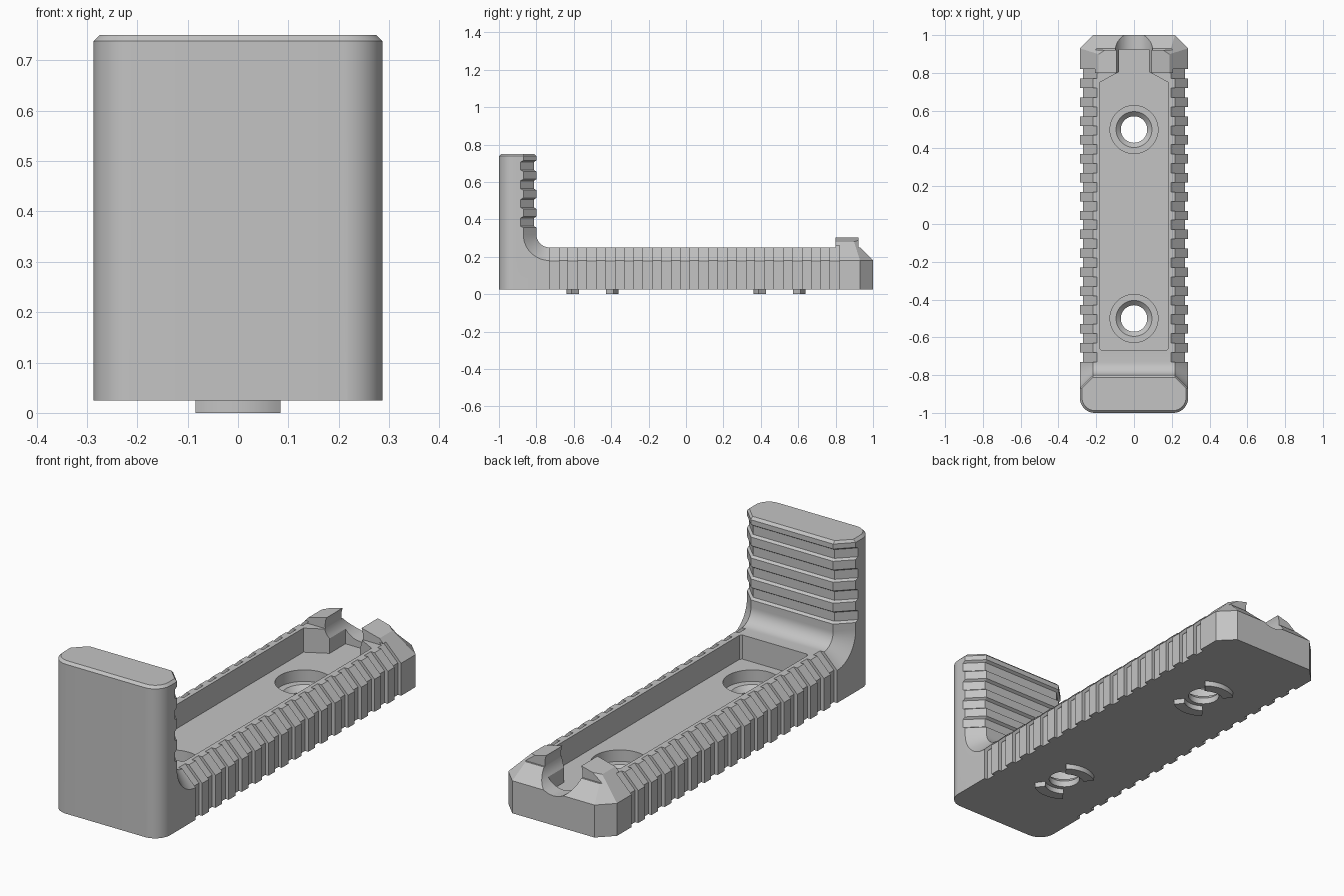
import bpy, bmesh
from math import sin, cos, pi, radians

cube = bpy.data.objects.get("Cube")
if cube:
    bpy.data.objects.remove(cube, do_unlink=True)

GREY = (0.55, 0.55, 0.55, 1)
mat = bpy.data.materials.new("matte grey")
mat.use_nodes = True
mat.diffuse_color = GREY
mat.node_tree.nodes["Principled BSDF"].inputs["Base Color"].default_value = GREY

W, C = 0.287, 0.07          # half width, chamfer size
BOTTOM, DECK, TOP = 0.025, 0.25, 0.75
FLOOR = 0.135               # tray floor height


def loft(bm, rings):
    """Closed solid through a list of matching point rings."""
    loops = [[bm.verts.new(p) for p in ring] for ring in rings]
    n = len(loops[0])
    for a, b in zip(loops, loops[1:]):
        for i in range(n):
            j = (i + 1) % n
            bm.faces.new((a[i], a[j], b[j], b[i]))
    bm.faces.new(loops[0])
    bm.faces.new(loops[-1])


def prism(bm, pts, axis, lo, hi):
    """Extrude a 2D outline along the y or z axis."""
    def place(p, t):
        return (p[0], t, p[1]) if axis == "y" else (*p, t)
    loft(bm, [[place(p, t) for p in pts] for t in (lo, hi)])


def finish(bm, name):
    bmesh.ops.recalc_face_normals(bm, faces=bm.faces[:])
    mesh = bpy.data.meshes.new(name)
    bm.to_mesh(mesh)
    bm.free()
    obj = bpy.data.objects.new(name, mesh)
    bpy.context.collection.objects.link(obj)
    mesh.materials.append(mat)
    return obj


def combine(obj, bm, operation):
    tool = finish(bm, "helper")
    tool.hide_render = True
    mod = obj.modifiers.new("cut", "BOOLEAN")
    mod.operation, mod.object, mod.solver = operation, tool, "EXACT"
    bpy.context.view_layer.objects.active = obj
    bpy.ops.object.modifier_apply(modifier=mod.name)
    bpy.data.objects.remove(tool, do_unlink=True)


def mirrored(pts):
    return pts + [(-x, y) for x, y in reversed(pts)]


# L-shaped side profile, pulled in by d toward the chamfered flanks
def profile(d):
    pts = [(-1.1, BOTTOM), (-1.1, 0.8), (-0.862 - d, 0.8), (-0.8 - d, 0.738)]
    for i in range(13):
        a = pi + i * pi / 24
        pts.append((-0.73 + (0.07 + d) * cos(a), 0.32 + (0.07 + d) * sin(a)))
    return pts + [(0.93 + d, DECK - d), (1.05, 0.13), (1.05, BOTTOM)]


bm = bmesh.new()
slices = [(-0.4, C), (-W, C), (C - W, 0), (W - C, 0), (W, C), (0.4, C)]
loft(bm, [[(x, *p) for p in profile(d)] for x, d in slices])
body = finish(bm, "hand_stop_body")

# plan outline: rounded front corners, chamfered back corners, eased top
R = 0.08
half = [(W - C, 1.0), (W, 0.93)]
half += [(W - R + R * cos(a), -1 + R - R * sin(a))
         for a in (i * pi / 24 for i in range(13))]
bm = bmesh.new()
prism(bm, mirrored(half), "z", -0.1, TOP)
rim = [e for e in bm.edges if all(v.co.z > 0.7 for v in e.verts)]
bmesh.ops.recalc_face_normals(bm, faces=bm.faces[:])
bmesh.ops.bevel(bm, geom=rim, offset=0.012, segments=1, affect="EDGES")
combine(body, bm, "INTERSECT")

# raised lugs at the back end, rising to a sharp inner edge
bm = bmesh.new()
line = W + DECK - C
lug = [(line - 0.2, 0.2), (line - 0.28, 0.28), (0.08, 0.307)]
prism(bm, mirrored(lug), "y", 0.8, 0.922)
combine(body, bm, "UNION")

# sloped facets above the chamfered back corners
bm = bmesh.new()
for s in (-1, 1):
    rings = []
    for z, reach in ((0.1, 1.322), (0.34, 1.007)):
        ring = [(reach - 1.2, 1.2), (0.5, reach - 0.5), (0.6, 1.3)]
        rings.append([(s * x, y, z) for x, y in ring])
    loft(bm, rings)
combine(body, bm, "DIFFERENCE")

# long tray in the deck, narrowing to a slot between the lugs
bm = bmesh.new()
tray = [(0.17, -0.67), (0.18, -0.66), (0.18, 0.75), (0.08, 0.805), (0.08, 0.925)]
prism(bm, mirrored(tray), "z", FLOOR, 0.5)
combine(body, bm, "DIFFERENCE")

# round channel through the back end
bm = bmesh.new()
prism(bm, [(0.1 * cos(i * pi / 24), 0.266 + 0.1 * sin(i * pi / 24))
           for i in range(48)], "y", 0.79, 1.2)
combine(body, bm, "DIFFERENCE")

# counterbored screw holes
bm = bmesh.new()
steps = [(0.07, -0.1), (0.07, FLOOR - 0.08), (0.095, FLOOR - 0.055),
         (0.127, FLOOR - 0.055), (0.127, 0.4)]
for y in (-0.5, 0.5):
    loft(bm, [[(r * cos(i * pi / 24), y + r * sin(i * pi / 24), z)
               for i in range(48)] for r, z in steps])
combine(body, bm, "DIFFERENCE")

# grip grooves along both flanks
bm = bmesh.new()
groove = [(0.27, -0.1), (0.27, line - 0.29), (0.187, line - 0.207),
          (0.4, line - 0.207), (0.4, -0.1)]
for s in (-1, 1):
    for k in range(16):
        y = -0.73 + 0.1 * k
        prism(bm, [(s * x, z) for x, z in groove], "y", y, y + 0.05)
combine(body, bm, "DIFFERENCE")

# sloped-edge grooves across the inner face of the upright
bm = bmesh.new()
for k in range(4):
    z = 0.36 + 0.1 * k
    rings = []
    for dz, shift in ((-0.014, 0.015), (0.004, -0.013), (0.046, -0.013), (0.064, 0.015)):
        q = -0.8 + shift
        ring = [(W - C + shift / 5, q), (0.4, q - 0.183 + shift / 5), (0.4, -0.7)]
        rings.append([(x, y, z + dz) for x, y in mirrored(ring)])
    loft(bm, rings)
combine(body, bm, "DIFFERENCE")

# curved locating feet around the holes
bm = bmesh.new()
for y in (-0.5, 0.5):
    for s in (-1, 1):
        angles = [radians(-37 + 74 * i / 12) for i in range(13)]
        arc = [(0.14 * sin(a), y + s * 0.14 * cos(a)) for a in angles]
        arc += [(0.09 * sin(a), y + s * 0.09 * cos(a)) for a in reversed(angles)]
        prism(bm, arc, "z", 0, BOTTOM + 0.005)
feet = finish(bm, "locating_feet")

# smooth curves, crisp edges
for obj in (body, feet):
    bpy.ops.object.select_all(action="DESELECT")
    obj.select_set(True)
    bpy.context.view_layer.objects.active = obj
    bpy.ops.object.shade_smooth_by_angle(angle=radians(25))
